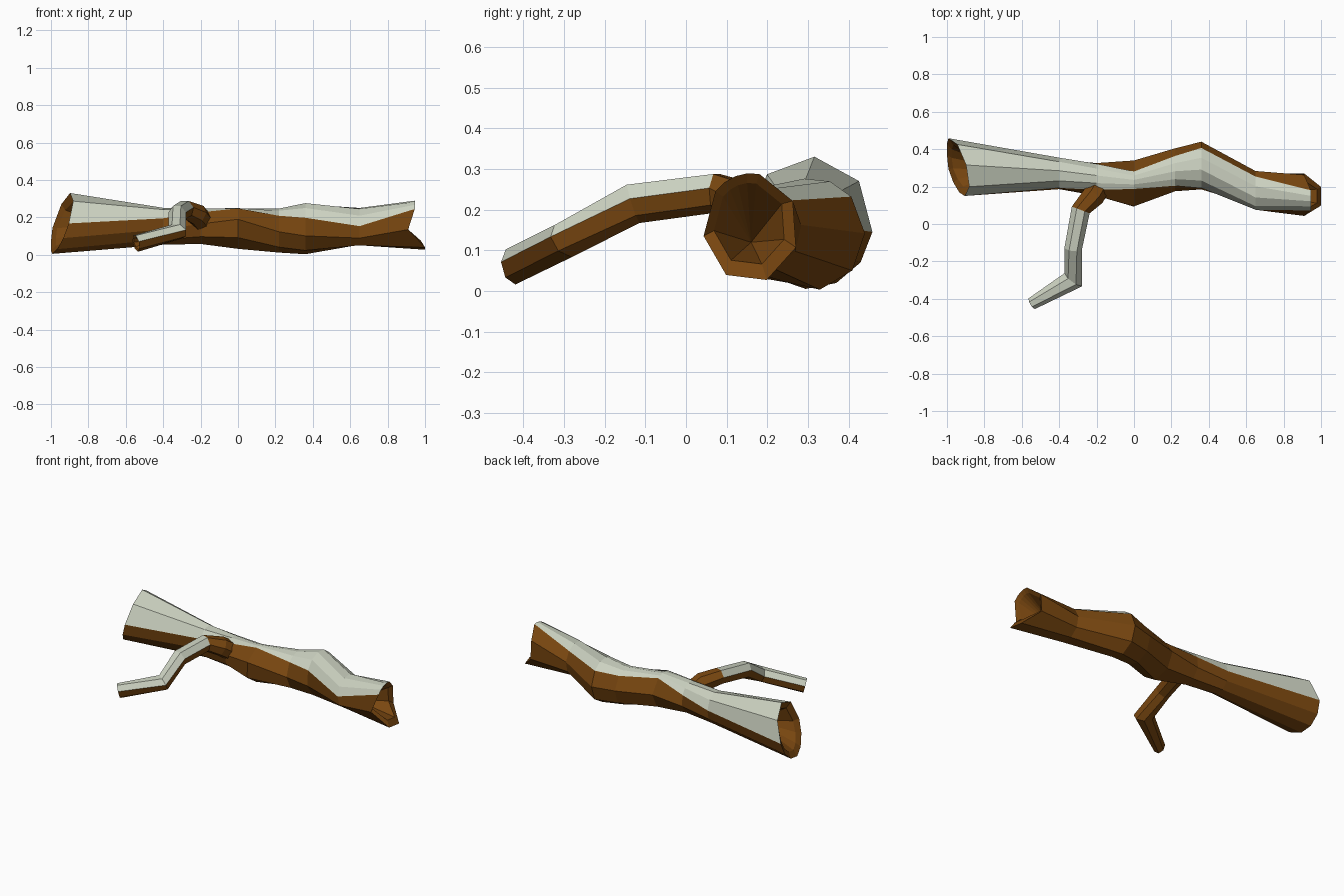
import bpy, bmesh, math
from mathutils import Vector

if "Cube" in bpy.data.objects:
    bpy.data.objects.remove(bpy.data.objects["Cube"])


def material(name, rgb):
    m = bpy.data.materials.new(name)
    m.diffuse_color = (*rgb, 1)
    m.use_nodes = True
    m.node_tree.nodes["Principled BSDF"].inputs["Base Color"].default_value = m.diffuse_color
    return m


BARK = material("bark brown", (0.19, 0.062, 0.005))
SNOW = material("pale snow", (0.60, 0.64, 0.53))


def ring_angles(back, front, n_snow, n_bark):
    """Angles whose first n_snow steps span the snow, the rest the bark."""
    a = [back + (front - back) * i / n_snow for i in range(n_snow)]
    span = 360 - (front - back)
    return [math.radians(v) for v in a + [front + span * i / n_bark for i in range(n_bark)]]


def loft(name, rings, n_snow, snow_from, apexes, rim):
    """Skin the rings; each end gets an inset rim and a conical hollow."""
    bm = bmesh.new()
    vs = [[bm.verts.new(p) for p in r] for r in rings]
    n = len(vs[0])
    for k in range(len(vs) - 1):
        for i in range(n):
            j = (i + 1) % n
            f = bm.faces.new((vs[k][i], vs[k][j], vs[k + 1][j], vs[k + 1][i]))
            f.material_index = int(i < n_snow and k >= snow_from)
    for end, apex in zip((vs[0], vs[-1]), apexes):
        c = sum((v.co for v in end), Vector()) / n
        inner = []
        for v in end:
            p = c + (v.co - c) * rim
            p.x = v.co.x + (apex[0] - v.co.x) * 0.08
            inner.append(bm.verts.new(p))
        tip = bm.verts.new(apex)
        for i in range(n):
            j = (i + 1) % n
            bm.faces.new((end[i], end[j], inner[j], inner[i]))
            bm.faces.new((inner[i], inner[j], tip))
    bmesh.ops.recalc_face_normals(bm, faces=bm.faces)
    me = bpy.data.meshes.new(name)
    bm.to_mesh(me)
    bm.free()
    me.materials.append(BARK)
    me.materials.append(SNOW)
    ob = bpy.data.objects.new(name, me)
    bpy.context.collection.objects.link(ob)
    return ob


# Trunk: x, y centre, z centre, y radius, z radius, snow back and front angle
stations = [
    (-0.95, 0.305, 0.168, 0.155, 0.163, -8, 180),
    (-0.40, 0.270, 0.153, 0.085, 0.100, 5, 155),
    (-0.20, 0.240, 0.153, 0.090, 0.097, 25, 130),
    (0.00, 0.210, 0.140, 0.130, 0.110, 57, 100),
    (0.22, 0.290, 0.130, 0.115, 0.118, 50, 138),
    (0.36, 0.310, 0.140, 0.130, 0.138, 42, 155),
    (0.65, 0.180, 0.150, 0.104, 0.103, 45, 178),
    (0.93, 0.160, 0.155, 0.118, 0.135, 80, 138),
]
rings = []
for k, (x, cy, cz, ry, rz, back, front) in enumerate(stations):
    ring = []
    for a in ring_angles(back, front, 4, 6):
        c, s = math.cos(a), math.sin(a)
        px = x
        if k == 0:  # slanted broken end
            px = max(-1.0, -0.945 - 0.04 * c + 0.05 * s)
        elif k == len(stations) - 1:  # splintered end
            px = 1.0 if s < -0.5 else 0.945 if s > 0.65 else 0.91
        ring.append((px, cy + ry * c, cz + rz * s))
    rings.append(ring)
loft("trunk", rings, 4, 0, [(-0.68, 0.29, 0.15), (0.72, 0.16, 0.12)], 0.76)

# Branch: centre, half width, half height, along a bent path
path = [
    (-0.17, 0.23, 0.150, 0.060, 0.060),
    (-0.22, 0.145, 0.215, 0.062, 0.058),
    (-0.285, 0.075, 0.243, 0.052, 0.050),
    (-0.325, -0.130, 0.217, 0.048, 0.052),
    (-0.322, -0.295, 0.125, 0.060, 0.045),
    (-0.545, -0.425, 0.062, 0.034, 0.047),
]
pts = [Vector(p[:3]) for p in path]
rings = []
for k, p in enumerate(path):
    t = (pts[min(k + 1, 5)] - pts[max(k - 1, 0)]).normalized()
    side = t.cross(Vector((0, 0, 1))).normalized()
    up = side.cross(t)
    rings.append([pts[k] + side * p[3] * math.cos(a) + up * p[4] * math.sin(a)
                  for a in ring_angles(12, 168, 3, 4)])
loft("branch", rings, 3, 2, [(-0.19, 0.21, 0.165), (-0.48, -0.39, 0.075)], 0.7)
